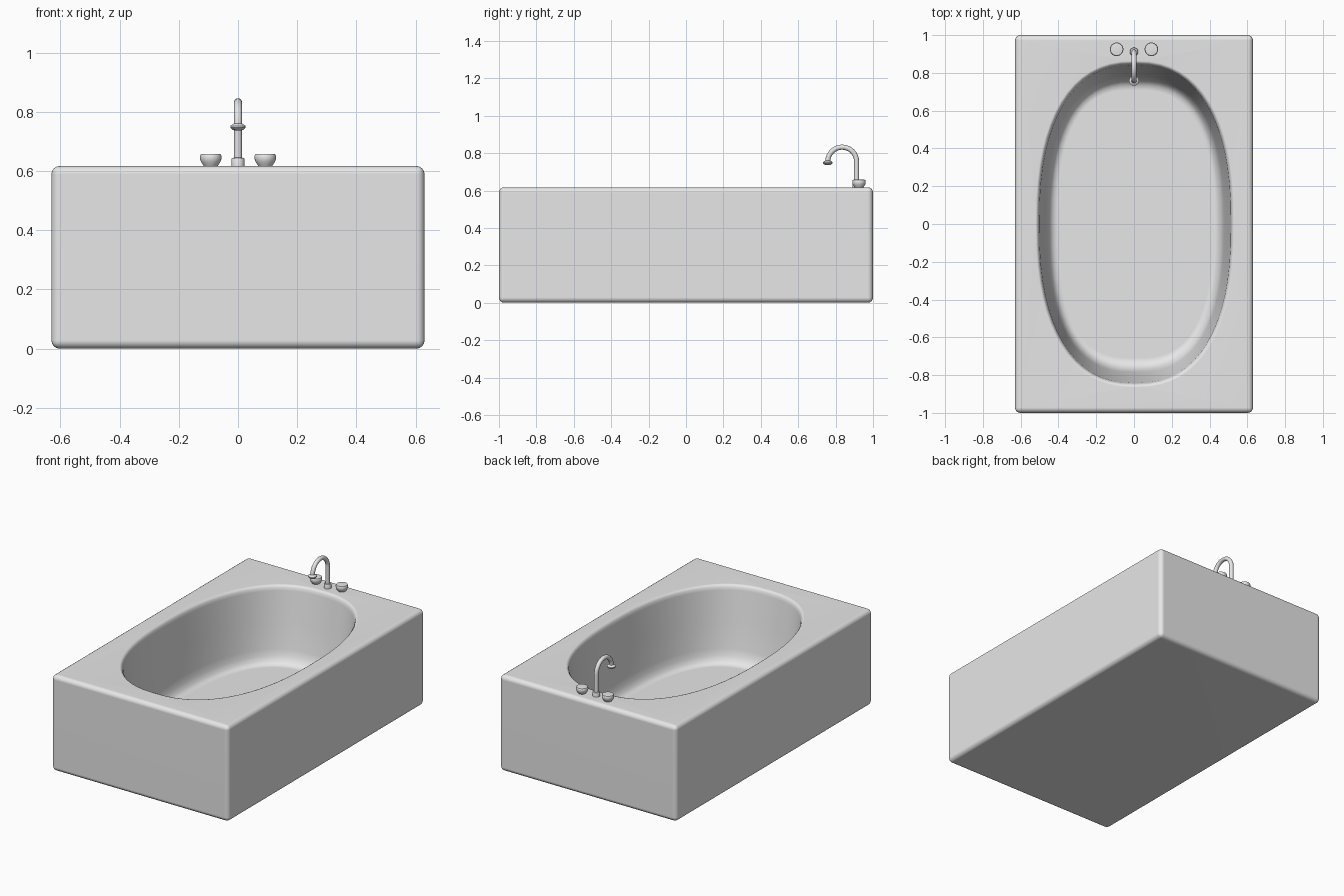
import bpy, bmesh, math
from mathutils import Vector

if "Cube" in bpy.data.objects:
    bpy.data.objects.remove(bpy.data.objects["Cube"], do_unlink=True)

grey = bpy.data.materials.new("light grey")
grey.use_nodes = True
COLOUR = (0.8, 0.8, 0.8, 1)
grey.diffuse_color = COLOUR
grey.node_tree.nodes["Principled BSDF"].inputs["Base Color"].default_value = COLOUR

TOP = 0.617


def finish(name, bm, angle=40, location=(0, 0, 0)):
    bmesh.ops.recalc_face_normals(bm, faces=bm.faces)
    mesh = bpy.data.meshes.new(name)
    bm.to_mesh(mesh)
    bm.free()
    mesh.materials.append(grey)
    mesh.shade_smooth()
    mesh.set_sharp_from_angle(angle=math.radians(angle))
    obj = bpy.data.objects.new(name, mesh)
    obj.location = location
    bpy.context.collection.objects.link(obj)
    return obj


def ring(bm, points):
    return [bm.verts.new(p) for p in points]


def loft(bm, lower, upper):
    n = len(lower)
    for i in range(n):
        j = (i + 1) % n
        bm.faces.new((lower[i], lower[j], upper[j], upper[i]))


def oval(rx, ry, z, power, n=64):
    """Superellipse outline."""
    pts = []
    for i in range(n):
        a = 2 * math.pi * i / n
        c, s = math.cos(a), math.sin(a)
        pts.append((0.006 + rx * math.copysign(abs(c) ** (2 / power), c),
                    ry * math.copysign(abs(s) ** (2 / power), s), z))
    return pts


def turned(name, profile, location, n=24):
    """Solid of revolution from (radius, height) pairs, capped at both ends."""
    bm = bmesh.new()
    rings = [ring(bm, [(r * math.cos(2 * math.pi * i / n),
                        r * math.sin(2 * math.pi * i / n), z) for i in range(n)])
             for r, z in profile]
    for a, b in zip(rings, rings[1:]):
        loft(bm, a, b)
    bm.faces.new(rings[0])
    bm.faces.new(rings[-1])
    return finish(name, bm, location=location)


# Tub body: rounded block whose top is opened into an oval basin
bm = bmesh.new()
bmesh.ops.create_cube(bm, size=1)
bmesh.ops.scale(bm, vec=(1.26, 2, TOP), verts=bm.verts)
bmesh.ops.translate(bm, vec=(0, 0, TOP / 2), verts=bm.verts)
bmesh.ops.bevel(bm, geom=bm.edges[:], offset=0.028, segments=4,
                profile=0.5, affect='EDGES')
top = max(bm.faces, key=lambda f: f.calc_center_median().z)
border = list(top.edges)
bmesh.ops.delete(bm, geom=[top], context='FACES_ONLY')

# Basin: rim roll, sloping wall, rounded foot and flat floor
sections = [
    (0.527, 0.864, TOP, 2.4), (0.518, 0.854, 0.613, 2.4),
    (0.511, 0.847, 0.603, 2.4), (0.507, 0.842, 0.585, 2.4),
    (0.49, 0.815, 0.40, 2.45), (0.471, 0.785, 0.23, 2.5),
    (0.462, 0.772, 0.19, 2.55), (0.448, 0.755, 0.162, 2.6),
    (0.43, 0.735, 0.148, 2.65), (0.408, 0.71, 0.143, 2.7)]
rings = [ring(bm, oval(*s)) for s in sections]
for a, b in zip(rings, rings[1:]):
    loft(bm, a, b)
bm.faces.new(rings[-1])

# Flat deck between the block's edge and the rim
rim = [bm.edges.get((rings[0][i - 1], rings[0][i])) for i in range(len(rings[0]))]
bmesh.ops.triangle_fill(bm, edges=border + rim, use_beauty=True, normal=(0, 0, 1))
tub = finish("tub_body", bm)
weighted = tub.modifiers.new("even shading", 'WEIGHTED_NORMAL')
weighted.keep_sharp = True

# Tap knobs
knob = [(0.022, -0.003), (0.026, 0.004), (0.033, 0.014), (0.036, 0.024),
        (0.036, 0.034), (0.033, 0.040), (0.027, 0.041)]
for side, x in (("left", 0.092), ("right", -0.092)):
    turned(side + "_tap_knob", knob, (x, 0.925, TOP))

# Spout collar on the deck and flared nozzle at the tip
SPOUT_Y, BEND, RADIUS = 0.912, 0.077, 0.0135
turned("spout_collar", [(0.022, -0.003), (0.022, 0.023), (0.020, 0.027),
                        (0.013, 0.028)], (0, SPOUT_Y, TOP))
turned("spout_nozzle", [(0.012, -0.012), (0.019, -0.010), (0.026, -0.003),
                        (0.026, 0.003), (0.019, 0.008), (0.012, 0.012)],
       (0, SPOUT_Y - 2 * BEND, 0.749))

# Gooseneck spout: circle swept along an upright and a half turn
path = [(SPOUT_Y, TOP, 0)]
for i in range(17):
    a = math.pi * i / 16
    path.append((SPOUT_Y - BEND + BEND * math.cos(a), 0.755 + BEND * math.sin(a), a))
path.append((SPOUT_Y - 2 * BEND, 0.738, math.pi))
bm = bmesh.new()
tube = []
for y, z, a in path:
    across = Vector((0, math.cos(a), math.sin(a)))
    tube.append(ring(bm, [Vector((0, y, z)) + RADIUS * (
        Vector((math.cos(t), 0, 0)) + across * math.sin(t))
        for t in (2 * math.pi * k / 16 for k in range(16))]))
for a, b in zip(tube, tube[1:]):
    loft(bm, a, b)
bm.faces.new(tube[0])
bm.faces.new(tube[-1])
finish("spout_pipe", bm)
